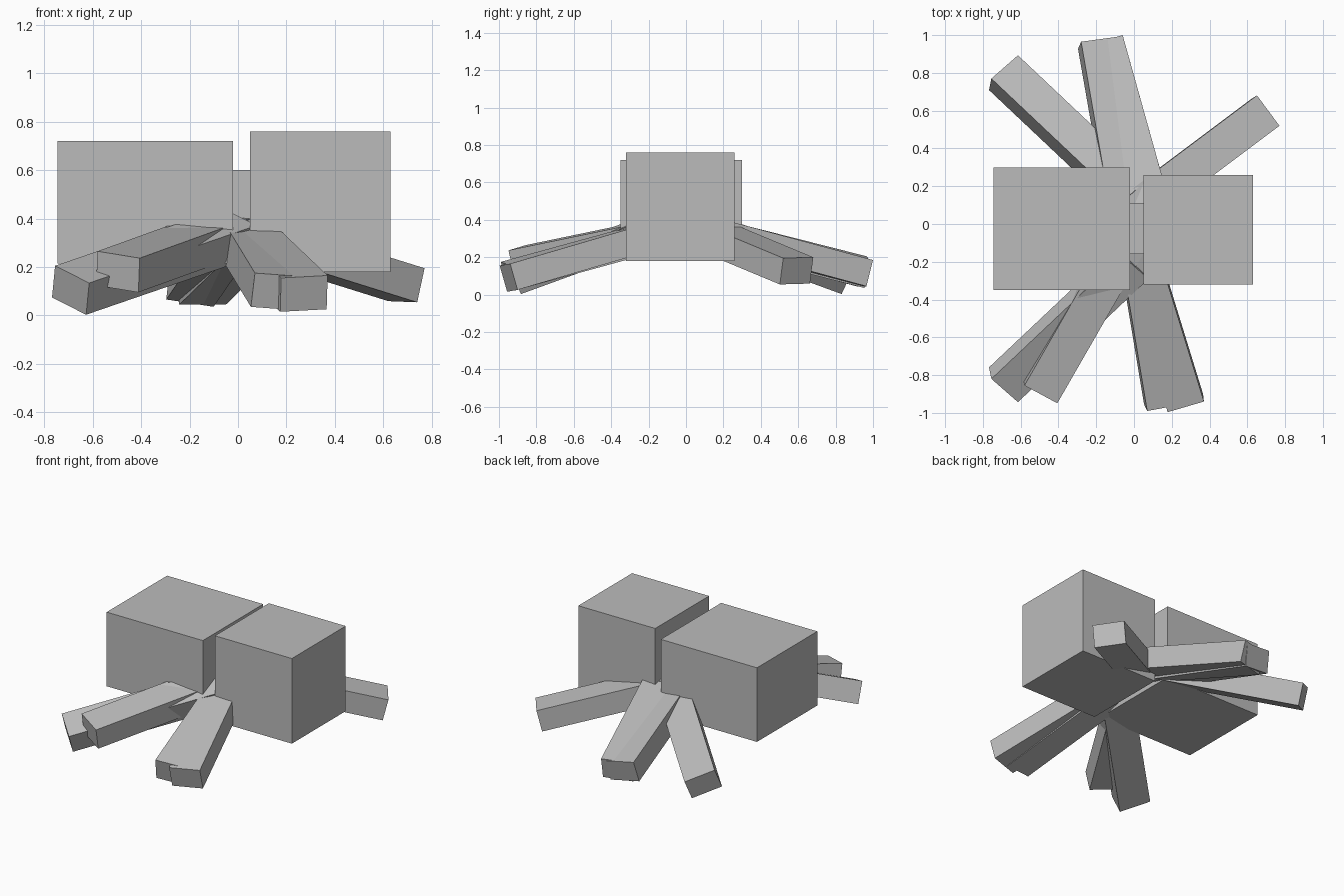
import bpy
import bmesh
from mathutils import Vector

cube = bpy.data.objects.get("Cube")
if cube:
    bpy.data.objects.remove(cube, do_unlink=True)

grey = bpy.data.materials.new("plain grey")
grey.use_nodes = True
colour = (0.5, 0.5, 0.5, 1)
grey.diffuse_color = colour
grey.node_tree.nodes["Principled BSDF"].inputs["Base Color"].default_value = colour

LEG_LENGTH, LEG_WIDTH, LEG_HEIGHT = 0.98, 0.2, 0.145


def box(name, corner, along, across, up):
    """Box spanned by three edge vectors from one corner."""
    bm = bmesh.new()
    bmesh.ops.create_cube(bm, size=1)
    for v in bm.verts:
        s = v.co + Vector((0.5, 0.5, 0.5))
        v.co = corner + along * s.x + across * s.y + up * s.z
    bmesh.ops.recalc_face_normals(bm, faces=bm.faces)
    mesh = bpy.data.meshes.new(name)
    bm.to_mesh(mesh)
    bm.free()
    mesh.materials.append(grey)
    obj = bpy.data.objects.new(name, mesh)
    bpy.context.collection.objects.link(obj)


def block(name, low, high):
    size = Vector(high) - Vector(low)
    box(name, Vector(low), Vector((size.x, 0, 0)),
        Vector((0, size.y, 0)), Vector((0, 0, size.z)))


def leg(name, tip_a, tip_b, inward, slope):
    """Leg from the two upper corners of its foot, rising inward."""
    a, b = Vector(tip_a), Vector(tip_b)
    flat = Vector(inward).normalized()
    along = Vector((flat.x, flat.y, slope)).normalized()
    across = b - a
    across = (across - along * across.dot(along)).normalized()
    down = along.cross(across)
    if down.z > 0:
        down.negate()
    box(name, a, along * LEG_LENGTH, across * LEG_WIDTH, down * LEG_HEIGHT)


# Body
block("abdomen", (-0.745, -0.35, 0.215), (-0.02, 0.30, 0.72))
block("head", (0.05, -0.32, 0.18), (0.63, 0.26, 0.76))
block("neck", (-0.09, -0.16, 0.31), (0.12, 0.11, 0.60))

# Outer right legs, rolled outward and mirrored front to back
leg("front_outer_right_leg", (-0.755, -0.82, 0.205), (-0.61, -0.94, 0.135), (0.445, 0.42), 0.25)
leg("back_outer_right_leg", (-0.755, 0.77, 0.205), (-0.61, 0.89, 0.135), (0.445, -0.42), 0.25)

# Front legs
leg("front_inner_right_leg", (-0.58, -0.855, 0.265), (-0.40, -0.955, 0.235), (0.5, 0.87), 0.18)
leg("front_inner_left_leg", (0.07, -0.99, 0.175), (0.265, -0.957, 0.16), (-0.1, 0.6), 0.27)
leg("front_outer_left_leg", (0.37, -0.94, 0.165), (0.18, -0.995, 0.155), (-0.2, 0.65), 0.28)

# Back legs
leg("back_outer_left_leg", (0.77, 0.52, 0.195), (0.65, 0.68, 0.20), (-0.8, -0.6), 0.25)
leg("back_inner_left_leg", (-0.06, 1.0, 0.185), (-0.253, 0.946, 0.185), (0.19, -0.68), 0.26)
leg("back_inner_right_leg", (-0.28, 0.965, 0.205), (-0.083, 0.99, 0.175), (0.09, -0.515), 0.25)
